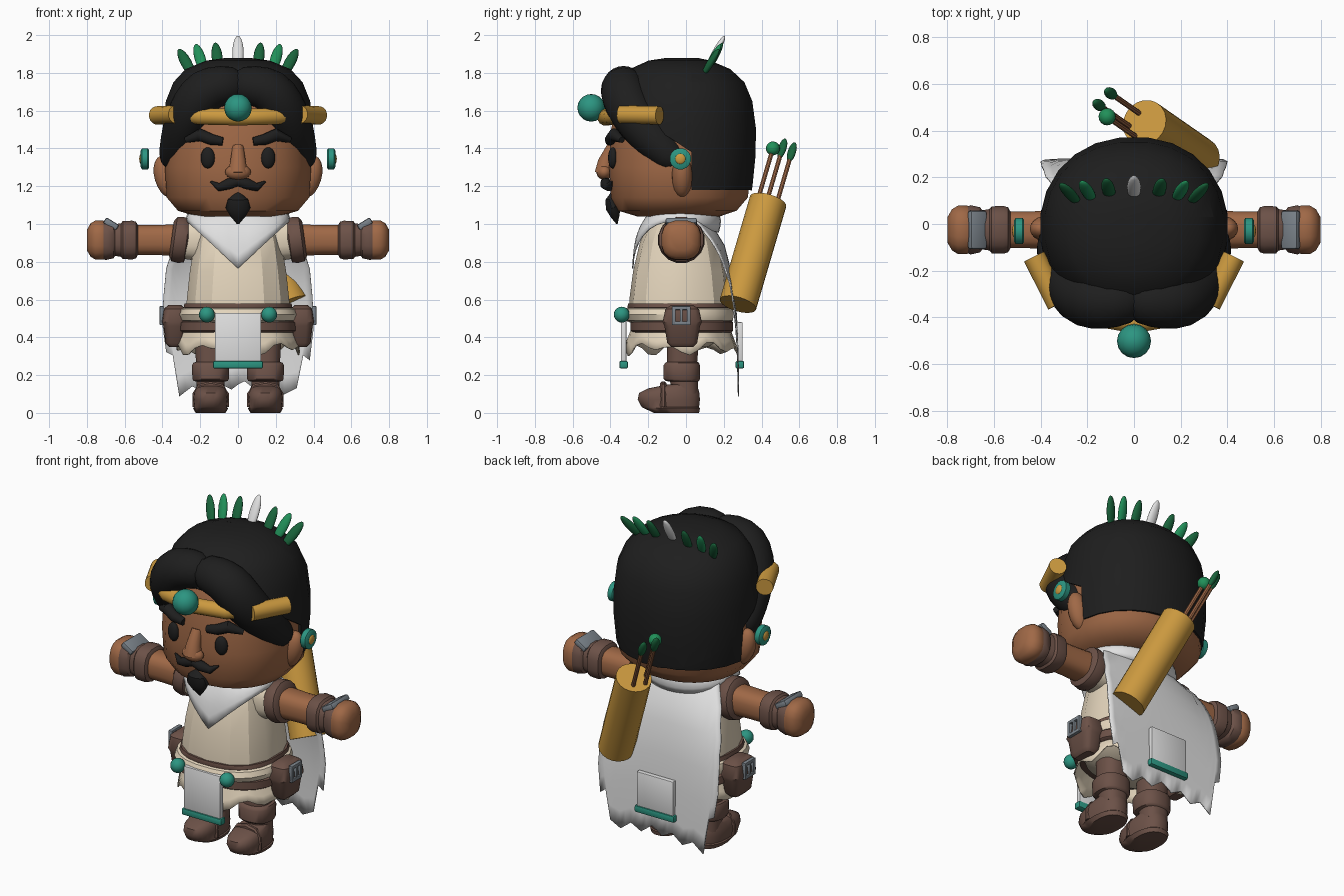
import bpy, bmesh, math
from mathutils import Vector, Matrix, Euler

if "Cube" in bpy.data.objects:
    bpy.data.objects.remove(bpy.data.objects["Cube"])


def material(name, *rgb):
    m = bpy.data.materials.new(name)
    m.use_nodes = True
    m.diffuse_color = (*rgb, 1)
    m.node_tree.nodes["Principled BSDF"].inputs["Base Color"].default_value = (*rgb, 1)
    return m


skin = material("skin", .35, .14, .062)
black = material("hair black", .013, .013, .013)
brown = material("leather brown", .15, .083, .064)
cream = material("cream cloth", .77, .66, .5)
white = material("white cloth", .75, .75, .75)
gold = material("gold", .6, .32, .05)
teal = material("teal", .025, .3, .22)
dark_green = material("dark green", .01, .13, .045)
green = material("bright green", .015, .28, .1)
steel = material("steel grey", .2, .23, .26)


def finish(bm, name, mat, angle=40, subdiv=0, thick=0):
    """Turn a bmesh into a shaded object."""
    bmesh.ops.recalc_face_normals(bm, faces=bm.faces[:])
    mesh = bpy.data.meshes.new(name)
    bm.to_mesh(mesh)
    bm.free()
    mesh.materials.append(mat)
    mesh.shade_smooth()
    mesh.set_sharp_from_angle(angle=math.radians(angle))
    ob = bpy.data.objects.new(name, mesh)
    bpy.context.collection.objects.link(ob)
    if subdiv:
        ob.modifiers.new("Subdivision", "SUBSURF").levels = subdiv
        ob.modifiers["Subdivision"].render_levels = subdiv
    if thick:
        solid = ob.modifiers.new("Solidify", "SOLIDIFY")
        solid.thickness, solid.offset = thick, 0
    return ob


def skin_rings(bm, rings):
    """Bridge equal rings of points and cap both ends."""
    loops = [[bm.verts.new(p) for p in ring] for ring in rings]
    n = len(loops[0])
    for a, b in zip(loops, loops[1:]):
        for i in range(n):
            j = (i + 1) % n
            bm.faces.new((a[i], a[j], b[j], b[i]))
    bm.faces.new(loops[0][::-1])
    bm.faces.new(loops[-1])


def outline(sides, power):
    """Unit rounded-square points; power 2 is a circle."""
    angles = [math.tau * (i + .5) / sides for i in range(sides)]
    return [tuple(math.copysign(abs(t) ** (2 / power), t) for t in (math.cos(a), math.sin(a)))
            for a in angles]


def stack(name, rows, mat, cx=0, sides=24, power=2.4, cuts=(), **opts):
    """Rounded cross-sections (z, half width, front y, back y)."""
    rings = [[(cx + rx * c, (y0 + y1) / 2 + (y1 - y0) / 2 * s, z) for c, s in outline(sides, power)]
             for z, rx, y0, y1 in rows]
    bm = bmesh.new()
    skin_rings(bm, rings)
    for co, no in cuts:
        bmesh.ops.bisect_plane(bm, geom=bm.verts[:] + bm.edges[:] + bm.faces[:],
                               plane_co=co, plane_no=no, clear_inner=True)
        bmesh.ops.holes_fill(bm, edges=bm.edges[:], sides=0)
    return finish(bm, name, mat, **opts)


def tube(name, path, mat, sides=12, ref=(0, 1, 0), squash=1, power=2, **opts):
    """Tapered tube along (x, y, z, radius) points."""
    pts = [Vector(p[:3]) for p in path]
    rings = []
    for i, p in enumerate(pts):
        t = (pts[min(i + 1, len(pts) - 1)] - pts[max(i - 1, 0)]).normalized()
        u = t.cross(Vector(ref)).normalized()
        w = t.cross(u) * squash
        rings.append([p + path[i][3] * (u * c + w * s) for c, s in outline(sides, power)])
    bm = bmesh.new()
    skin_rings(bm, rings)
    return finish(bm, name, mat, **opts)


def placed(loc, scale, rot):
    return Matrix.LocRotScale(Vector(loc), Euler(rot), Vector(scale))


def ball(name, loc, scale, mat, rot=(0, 0, 0)):
    bm = bmesh.new()
    bmesh.ops.create_uvsphere(bm, u_segments=16, v_segments=10, radius=1,
                              matrix=placed(loc, scale, rot))
    return finish(bm, name, mat)


def box(name, loc, size, mat, rot=(0, 0, 0), bevel=.01):
    bm = bmesh.new()
    bmesh.ops.create_cube(bm, size=1, matrix=placed(loc, size, rot))
    bmesh.ops.bevel(bm, geom=bm.edges[:], offset=bevel, segments=2, affect='EDGES', profile=.5)
    return finish(bm, name, mat)


def sheet(name, func, nu, nv, mat, **opts):
    """Thin cloth from a surface function of u and v."""
    bm = bmesh.new()
    v = [[bm.verts.new(func(i / nu, j / nv)) for j in range(nv + 1)] for i in range(nu + 1)]
    for i in range(nu):
        for j in range(nv):
            bm.faces.new((v[i][j], v[i + 1][j], v[i + 1][j + 1], v[i][j + 1]))
    bmesh.ops.remove_doubles(bm, verts=bm.verts[:], dist=.0005)
    return finish(bm, name, mat, thick=.007, **opts)


def lerp(table, t):
    """Interpolate evenly spaced values."""
    k = min(int(t * (len(table) - 1)), len(table) - 2)
    f = t * (len(table) - 1) - k
    return table[k] * (1 - f) + table[k + 1] * f


# Head and hair
stack("head", [(1.04, .22, -.26, .18), (1.07, .32, -.36, .27), (1.14, .38, -.4, .33),
               (1.3, .39, -.41, .35), (1.5, .38, -.4, .35), (1.65, .35, -.36, .32),
               (1.75, .3, -.3, .27)], skin, power=2.25)
cap = [(1.1, .375, -.39, .335), (1.2, .393, -.4, .355), (1.35, .405, -.41, .37),
       (1.5, .403, -.41, .374), (1.65, .385, -.38, .354), (1.75, .345, -.35, .312),
       (1.82, .28, -.3, .237), (1.865, .17, -.2, .13), (1.88, .06, -.1, .06)]
stack("hair_back", cap, black, power=2.15, cuts=[((0, 0, 1.18), (0, 0, 1)), ((0, .03, 0), (0, 1, 0))])
stack("hair_top", cap, black, power=2.15, cuts=[((0, 0, 1.4), (0, .26, .4))])

# Nose, goatee, headband and jewel
tube("nose_bridge", [(0, -.39, 1.41, .03), (0, -.425, 1.33, .042), (0, -.43, 1.27, .055)], skin)
ball("nose_tip", (0, -.432, 1.275), (.068, .042, .042), skin)
tube("goatee", [(0, -.39, 1.165, .015), (0, -.395, 1.13, .055), (0, -.385, 1.085, .068),
                (0, -.375, 1.04, .04), (0, -.365, 1, .006)], black, squash=.6)
tube("headband", [(s * x, y, z, .045) for s, x, y, z in
                  [(-1, .28, -.33, 1.58), (-1, .2, -.39, 1.57), (1, 0, -.425, 1.565),
                   (1, .2, -.39, 1.57), (1, .28, -.33, 1.58)]], gold, ref=(0, 0, 1))
ball("forehead_jewel", (0, -.502, 1.615), (.073, .073, .073), teal)

# Crown feather in the middle
ball("feather_centre", (0, .155, 1.905), (.03, .018, .105), white, (-.5, 0, 0))

# Torso and belt
stack("tunic", [(.5, .28, -.3, .235), (.6, .277, -.3, .235), (.75, .26, -.28, .215),
                (.9, .235, -.245, .18), (1, .21, -.2, .13), (1.06, .16, -.15, .1)],
      cream, sides=14, angle=25)
stack("neck", [(1, .13, -.14, .1), (1.08, .13, -.14, .1)], skin)
stack("belt_upper", [(.55, .28, -.31, .24), (.557, .29, -.313, .245), (.58, .285, -.308, .24)], brown)
stack("belt_lower", [(.425, .3, -.28, .24), (.435, .315, -.295, .25), (.48, .315, -.295, .25),
                     (.49, .3, -.28, .24)], brown)
stack("sash", [(.475, .27, -.29, .23), (.49, .305, -.325, .25), (.52, .315, -.34, .255),
               (.55, .305, -.325, .25), (.565, .27, -.29, .23)], cream)


def skirt(u, v):
    a = math.tau * u
    rag = .022 * math.sin(a * 9) + .018 * math.cos(a * 5)
    r = .28 + .045 * v
    return (r * math.cos(a), -.025 + (r - .03) * math.sin(a), .47 - v * (.13 + rag))


sheet("ragged_skirt", skirt, 40, 3, cream, angle=25)
stack("trousers", [(.35, .2, -.13, .12), (.4, .27, -.22, .2), (.46, .27, -.24, .21)], cream)


# Scarf and cape
def scarf(u, v):
    c, s = math.cos(math.tau * u), math.sin(math.tau * u)
    if s < 0:
        low = (.27 * c, -.02 - .262 * abs(s) ** .7, .765 + .25 * abs(c))
    else:
        low = (.27 * c, -.02 + .19 * s, 1.015 - .06 * s)
    top = Vector((.2 * c, -.02 + .16 * s, 1.08))
    bulge = .025 * math.sin(math.pi * v)
    return top.lerp(Vector(low), v) + Vector((c * bulge, s * bulge, bulge * .5))


def cape(u, v):
    x = 2 * u - 1
    rag = .022 * math.cos(u * math.pi * 11) * v ** 3
    bottom = .15 + rag - .05 * abs(x) + (.2 if abs(x) > .9 else 0)
    z = 1.07 + (bottom - 1.07) * v
    drop = min((1.07 - z) / .95, 1)
    width = lerp([.22, .33, .38, .395, .4, .38], v)
    y = lerp([.09, .205, .25, .268, .275, .278], drop)
    wrap = .09 * x * x * (1 - drop) ** 3
    return (x * width, y - wrap, z)


sheet("scarf", scarf, 32, 5, white, angle=30)
sheet("cape", cape, 22, 10, white)

# Hanging cloth panels, front and back
for side, y, top in (("front", -.33, .53), ("back", .285, .48)):
    box(side + "_panel", (0, y, (top + .25) / 2), (.245, .03, top - .25), white, bevel=.006)
    box(side + "_panel_trim", (0, y, .255), (.265, .045, .04), teal, bevel=.008)

# Quiver and arrows
low, high = Vector((.275, .275, .575)), Vector((.045, .435, 1.12))
axis = (high - low).normalized()
tube("quiver", [(*low, .1), (*high, .1)], gold, sides=20)
for i, end in enumerate([(-.115, .46, 1.4), (-.1, .56, 1.38), (-.15, .51, 1.4)]):
    tip = Vector(end)
    tube("arrow_shaft_%d" % i, [(*(tip - axis * .45), .012), (*tip, .012)], skin, sides=8)
    if i:
        ball("arrow_feather_%d" % i, end, (.024, .018, .058), dark_green,
             axis.to_track_quat('Z', 'Y').to_euler())
    else:
        ball("arrow_knob", end, (.037, .037, .037), green)

# Paired parts
for s, side in ((1, "left_"), (-1, "right_")):
    def limb(name, rows, mat, s=s, side=side):
        tube(side + name, [(s * x, -.025, .915, r) for x, r in rows], mat,
             sides=16, ref=(0, 0, 1), power=2.7)

    # Hair lock, headband end, face and ear
    lock = [(-.03, -.315, 1.73, .1), (.08, -.335, 1.735, .115), (.175, -.335, 1.715, .128),
            (.235, -.31, 1.625, .13), (.28, -.235, 1.52, .122), (.31, -.15, 1.425, .11),
            (.335, -.08, 1.355, .09), (.345, -.04, 1.31, .065)]
    tube(side + "hair_lock", [(s * x, y, z, r) for x, y, z, r in lock], black, subdiv=1, angle=60)
    tube(side + "headband_end", [(s * .325, -.345, 1.58, .049), (s * .428, -.14, 1.575, .049)],
         gold, sides=16, ref=(0, 0, 1))
    ball(side + "eye", (s * .16, -.388, 1.35), (.038, .024, .056), black, (0, 0, s * .2))
    brow = [(.08, -.405, 1.437, .022), (.14, -.4, 1.447, .03), (.2, -.38, 1.472, .034),
            (.275, -.34, 1.445, .016)]
    tube(side + "eyebrow", [(s * x, y, z, r) for x, y, z, r in brow], black)
    whisker = [(0, -.425, 1.225, .025), (.05, -.425, 1.212, .03), (.1, -.41, 1.195, .022),
               (.145, -.393, 1.225, .005)]
    tube(side + "moustache", [(s * x, y, z, r) for x, y, z, r in whisker], black)
    ball(side + "ear", (s * .378, -.02, 1.25), (.064, .055, .115), skin, (0, s * .28, 0))
    tube(side + "ear_plug", [(s * x, -.03, 1.345, r) for x, r in
                             [(.472, .05), (.478, .057), (.508, .057), (.515, .045)]],
         teal, sides=16, ref=(0, 0, 1))
    ball(side + "ear_stud", (s * .511, -.03, 1.345), (.012, .029, .029), gold)

    # Feathers fanning out
    for i, (x, z, lean, mat) in enumerate([(.11, 1.88, .12, dark_green), (.2, 1.875, .3, green),
                                           (.275, 1.855, .5, dark_green)]):
        ball("%sfeather_%d" % (side, i), (s * x, .15 - .01 * i, z), (.029, .018, .092),
             mat, (-.5, s * lean, 0))

    # Arm
    limb("sleeve", [(.12, .1), (.2, .115), (.29, .1)], cream)
    tube(side + "armband", [(s * (x + .012), -.025, z, r) for x, z, r in
                            [(.25, .91, .1), (.26, .912, .118), (.29, .915, .125),
                             (.325, .92, .12), (.34, .922, .095)]],
         brown, sides=16, ref=(0, 0, 1))
    limb("forearm", [(.3, .085), (.45, .08), (.56, .08)], skin)
    limb("bracer", [(.53, .08), (.54, .098), (.56, .104), (.61, .102), (.62, .09), (.65, .085),
                    (.66, .098), (.7, .107), (.72, .1)], brown)
    limb("fist", [(.69, .09), (.715, .105), (.755, .105), (.78, .09), (.8, .055)], skin)
    box(side + "knuckle_plate", (s * .672, -.025, 1), (.08, .165, .035), steel, (0, s * -.55, 0))

    # Pouch with a square buckle, and belt bead
    stack(side + "pouch", [(.35, .03, -.08, .04), (.37, .05, -.1, .06), (.46, .06, -.115, .075),
                           (.48, .07, -.125, .085), (.55, .06, -.11, .07), (.57, .035, -.08, .04)],
          brown, cx=s * .335, sides=16, power=4)
    for d in (-1, 1):
        box(side + "buckle_post", (s * .403, -.025 + d * .04, .515), (.024, .02, .1), steel, bevel=.004)
        box(side + "buckle_bar", (s * .403, -.025, .515 + d * .04), (.024, .1, .02), steel, bevel=.004)
    box(side + "buckle_prong", (s * .403, -.025, .515), (.024, .014, .07), steel, bevel=.003)
    ball(side + "belt_bead", (s * .165, -.34, .52), (.042, .042, .042), teal)

    # Boot
    stack(side + "boot_leg", [(.1, .075, -.07, .065), (.165, .075, -.085, .065), (.17, .092, -.11, .07),
                              (.18, .097, -.12, .075), (.25, .1, -.12, .075), (.265, .092, -.11, .07),
                              (.27, .078, -.1, .06), (.39, .085, -.1, .07)], brown, cx=s * .145)
    stack(side + "boot_foot", [(0, .08, -.17, .07), (.025, .094, -.225, .075), (.03, .088, -.235, .07),
                               (.07, .093, -.257, .075), (.105, .09, -.25, .072),
                               (.13, .08, -.2, .065), (.15, .07, -.1, .055)],
          brown, cx=s * .145, angle=50)
    tube(side + "boot_strap", [(s * .145 + x, -.12, z, .018) for x, z in
                               [(-.08, .03), (-.08, .1), (-.055, .138), (0, .15),
                                (.055, .138), (.08, .1), (.08, .03)]], brown, sides=8)
